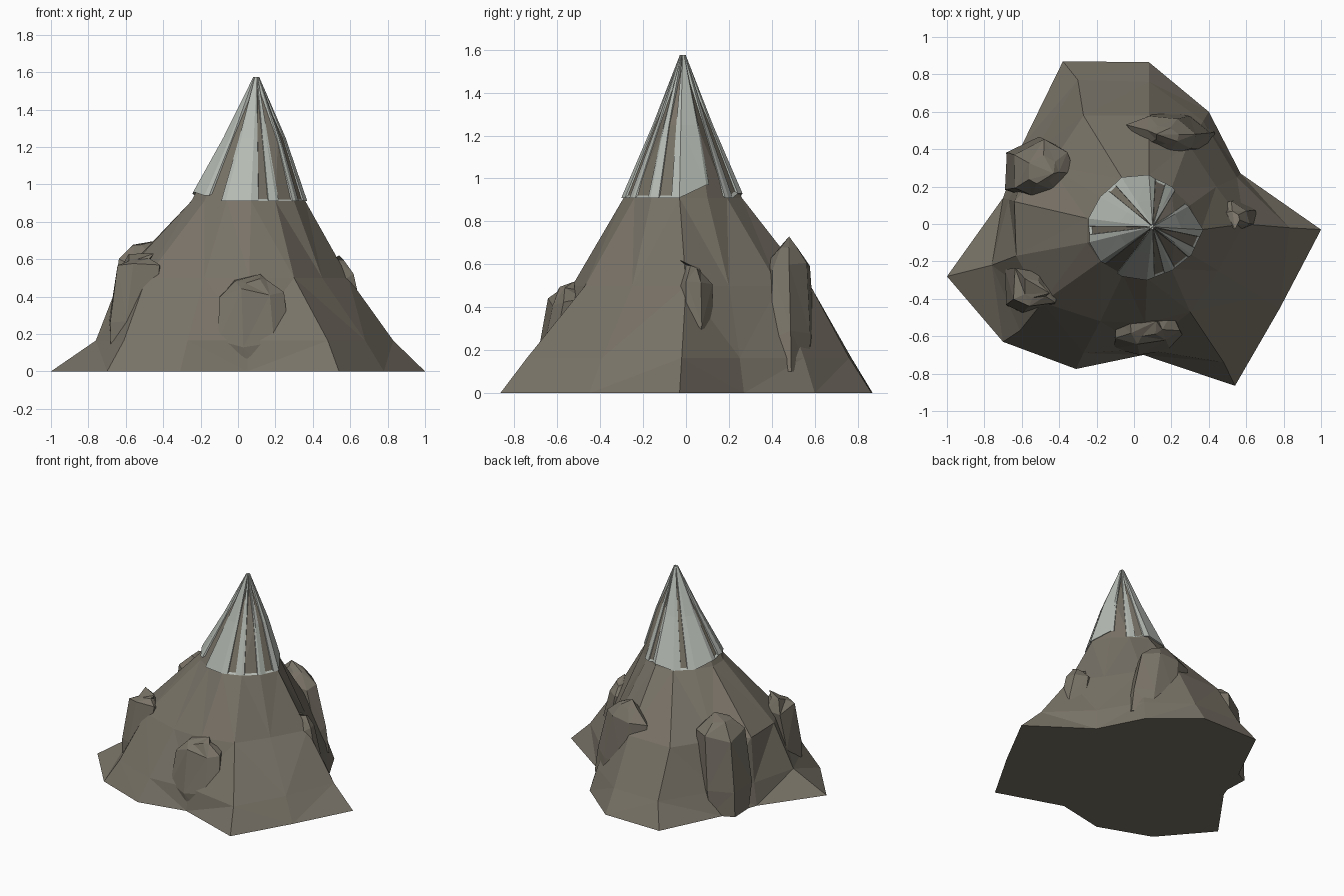
import bpy, bmesh, random
from mathutils import Vector

if "Cube" in bpy.data.objects:
    bpy.data.objects.remove(bpy.data.objects["Cube"])

random.seed(4)


def material(name, col):
    m = bpy.data.materials.new(name)
    m.diffuse_color = (*col, 1)
    m.use_nodes = True
    m.node_tree.nodes["Principled BSDF"].inputs["Base Color"].default_value = m.diffuse_color
    return m


STONE = material("stone", (0.19, 0.17, 0.135))
SNOW = material("snow", (0.46, 0.49, 0.45))


def loft(name, rings, mat, tip=None):
    """Skin a stack of rings into a closed flat-faceted solid."""
    bm = bmesh.new()
    loops = [[bm.verts.new(p) for p in r] for r in rings]
    n = len(loops[0])
    for a, b in zip(loops, loops[1:]):
        for i in range(n):
            j = (i + 1) % n
            bm.faces.new((a[i], a[j], b[j], b[i]))
    bm.faces.new(loops[0][::-1])
    if tip is None:
        bm.faces.new(loops[-1])
    else:
        t = bm.verts.new(tip)
        for i in range(n):
            bm.faces.new((loops[-1][i], loops[-1][(i + 1) % n], t))
    bmesh.ops.triangulate(bm, faces=bm.faces[:])
    bmesh.ops.recalc_face_normals(bm, faces=bm.faces[:])
    me = bpy.data.meshes.new(name)
    bm.to_mesh(me)
    bm.free()
    me.materials.append(mat)
    ob = bpy.data.objects.new(name, me)
    bpy.context.collection.objects.link(ob)
    return ob


# Mountain: each row is one ridge line, as x,y at foot, skirt, flank and snow line
RIDGES = [
    (1.00, -0.03, 0.83, -0.02, 0.59, 0.00, 0.36, -0.03),
    (0.78, -0.45, 0.68, -0.39, 0.45, -0.25, 0.30, -0.16),
    (0.54, -0.865, 0.48, -0.74, 0.30, -0.47, 0.20, -0.24),
    (0.05, -0.70, 0.05, -0.67, 0.06, -0.53, 0.07, -0.29),
    (-0.31, -0.775, -0.27, -0.69, -0.18, -0.52, -0.06, -0.27),
    (-0.70, -0.63, -0.61, -0.57, -0.49, -0.42, -0.18, -0.20),
    (-1.00, -0.28, -0.76, -0.22, -0.63, -0.17, -0.25, -0.10),
    (-0.70, 0.14, -0.67, 0.13, -0.64, 0.12, -0.25, 0.03),
    (-0.60, 0.42, -0.54, 0.38, -0.45, 0.31, -0.17, 0.14),
    (-0.38, 0.87, -0.30, 0.77, -0.27, 0.58, -0.06, 0.24),
    (0.08, 0.865, 0.08, 0.76, 0.08, 0.58, 0.08, 0.26),
    (0.40, 0.60, 0.37, 0.55, 0.29, 0.43, 0.20, 0.19),
    (0.57, 0.27, 0.55, 0.25, 0.44, 0.20, 0.30, 0.10),
]
N = len(RIDGES)
PEAK = Vector((0.10, -0.015, 1.56))
rings = [[Vector((r[2 * k], r[2 * k + 1], z)) for r in RIDGES]
         for k, z in enumerate((0, 0.165, 0.5, 0.91))]
line = rings[3]
upper = []
for i, p in enumerate(line):
    q = PEAK.lerp(p, 0.57 if i in (0, 1, N - 1) else 0.49)
    q.z = 1.25
    upper.append(q)
loft("mountain", rings + [upper], STONE, PEAK)

# Snow cap: broad tongues of uneven width and hem height, parted by grooves of bare rock
GROOVES = {0: 0.22, 1: 0.36, 2: 0.20, 4: 0.30, 6: 0.18, 8: 0.16, 10: 0.22, 11: 0.34}
LIFT = {6: 0.05, 7: 0.04, 5: 0.03, 10: 0.02, 12: 0.06}
hem, mid, top = [], [], []


def snow_point(i, t, s, lift):
    """One column of the cap, t of the way from ridge i to the next."""
    j = (i + 1) % N
    for out, ring, z in ((hem, line, 0.91), (mid, upper, 1.25)):
        p = ring[i].lerp(ring[j], t)
        dz = lift if ring is line else 0
        k = s * (1 - dz * 1.35)
        out.append(Vector((PEAK.x + (p.x - PEAK.x) * k, PEAK.y + (p.y - PEAK.y) * k, z + dz)))
    p = line[i].lerp(line[j], t) - PEAK
    k = 0.05 if s > 1 else 0.01
    top.append(Vector((PEAK.x + p.x * k, PEAK.y + p.y * k, 1.575)))


for i in range(N):
    a, b = LIFT.get(i, 0), LIFT.get((i + 1) % N, 0)
    snow_point(i, 0, 1.04, a)
    if i in GROOVES:
        w = GROOVES[i]
        snow_point(i, 0.5 - w, 1.035, a)
        snow_point(i, 0.5, 0.65, 0.10)
        snow_point(i, 0.5 + w, 1.035, b)
loft("snow_cap", [hem, mid, top], SNOW)


# Outcrops: foot splayed down the slope, upright shoulder, small crown, off-centre tip
def outcrop(name, outline, foot, shoulder, tip, lean=(0, 0), crown=0.5, base=0.6):
    c = sum((Vector(p) for p in outline), Vector((0, 0))) / len(outline)

    def ring(s, z, wob, shift):
        out = []
        for p in outline:
            q = c + (Vector(p) - c) * s * random.uniform(0.96, 1.04) + Vector(lean) * shift
            out.append((q.x, q.y, z + random.uniform(-wob, wob)))
        return out
    h = shoulder - foot
    loft(name, [ring(base, foot, 0, 1), ring(1.1, foot + h * 0.35, 0.03, 0.7),
                ring(1.0, shoulder, 0.03, 0),
                ring(crown, (shoulder + tip[2]) / 2 + 0.02, 0.02, 0)], STONE, tip)


outcrop("front_outcrop",
        [(-0.10, -0.51), (-0.10, -0.61), (0.02, -0.64), (0.17, -0.62), (0.24, -0.57),
         (0.20, -0.48), (0.02, -0.48)], 0.0, 0.42, (0.12, -0.52, 0.52), (0.02, -0.07))
outcrop("left_front_outcrop",
        [(-0.64, -0.23), (-0.64, -0.40), (-0.56, -0.44), (-0.42, -0.42), (-0.41, -0.36),
         (-0.50, -0.26)], 0.12, 0.55, (-0.45, -0.37, 0.63), (-0.05, -0.04), 0.5, 0.9)
outcrop("left_back_outcrop",
        [(-0.64, 0.19), (-0.55, 0.15), (-0.42, 0.18), (-0.32, 0.27), (-0.36, 0.38),
         (-0.48, 0.45), (-0.64, 0.37)], 0.0, 0.58, (-0.43, 0.27, 0.70), (-0.04, 0.01), 0.5, 1.0)
outcrop("back_outcrop",
        [(-0.04, 0.53), (0.06, 0.42), (0.18, 0.37), (0.31, 0.40), (0.33, 0.48),
         (0.23, 0.56), (0.08, 0.58)], 0.10, 0.60, (0.12, 0.48, 0.73), (0.08, 0.01), 0.45, 1.1)
outcrop("right_outcrop",
        [(0.44, 0.10), (0.46, -0.03), (0.54, -0.05), (0.62, 0.00), (0.60, 0.07),
         (0.52, 0.12)], 0.18, 0.50, (0.54, -0.03, 0.62), (0.06, 0), 0.4, 0.8)
